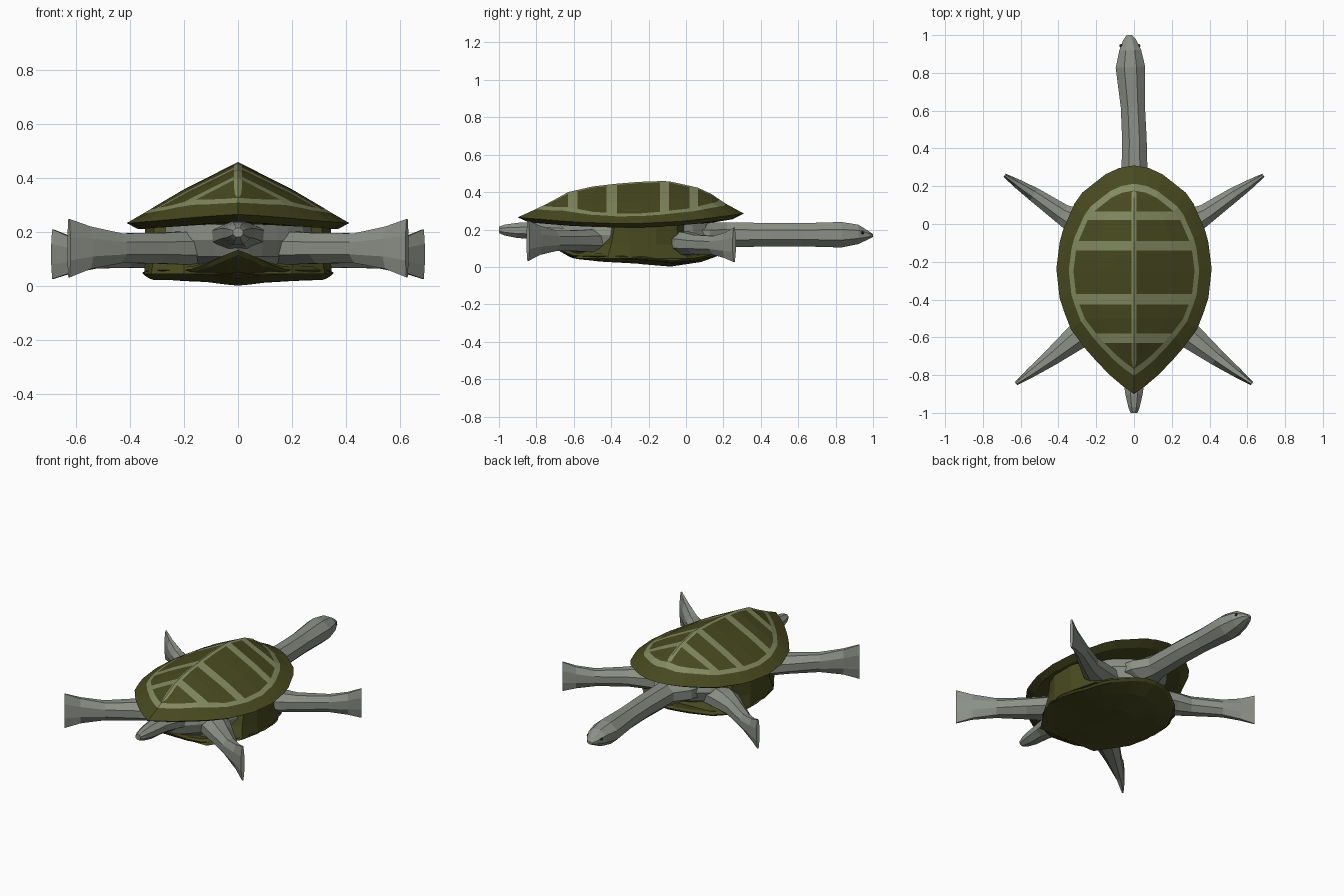
import bpy, bmesh, math
from mathutils import Vector

if "Cube" in bpy.data.objects:
    bpy.data.objects.remove(bpy.data.objects["Cube"])


def material(name, r, g, b):
    m = bpy.data.materials.new(name)
    m.diffuse_color = (r, g, b, 1)
    m.use_nodes = True
    m.node_tree.nodes["Principled BSDF"].inputs["Base Color"].default_value = m.diffuse_color
    return m


SHELL = material("dark_olive", 0.065, 0.068, 0.014)
LINE = material("pale_olive", 0.23, 0.26, 0.12)
SKIN = material("grey_skin", 0.26, 0.28, 0.24)
EYE = material("eye_dark", 0.04, 0.045, 0.04)


def finish(name, bm, mats):
    bmesh.ops.remove_doubles(bm, verts=bm.verts, dist=0.0005)
    bmesh.ops.dissolve_degenerate(bm, edges=bm.edges, dist=0.0002)
    bmesh.ops.recalc_face_normals(bm, faces=bm.faces)
    me = bpy.data.meshes.new(name)
    bm.to_mesh(me)
    bm.free()
    for m in mats:
        me.materials.append(m)
    ob = bpy.data.objects.new(name, me)
    bpy.context.collection.objects.link(ob)
    return ob


def lerp(table, v):
    if v <= table[0][0]:
        return table[0][1]
    for (a, fa), (b, fb) in zip(table, table[1:]):
        if v <= b:
            return fa + (fb - fa) * (v - a) / (b - a)
    return table[-1][1]


def loft(name, rings, mat):
    """Skin a list of equal-sized rings and cap both ends."""
    bm = bmesh.new()
    vs = [[bm.verts.new(p) for p in r] for r in rings]
    n = len(vs[0])
    for a, b in zip(vs, vs[1:]):
        for k in range(n):
            bm.faces.new((a[k], a[(k + 1) % n], b[(k + 1) % n], b[k]))
    bm.faces.new(vs[0])
    bm.faces.new(vs[-1])
    return finish(name, bm, [mat])


def limb(name, path, mat=SKIN, flip=1, sides=8):
    """Tube along (x, y, z, half width, half height) stations."""
    rings = []
    k = 1 / math.cos(math.pi / sides)
    for i, (x, y, z, w, h) in enumerate(path):
        a, b = path[max(i - 1, 0)], path[min(i + 1, len(path) - 1)]
        t = Vector((b[0] - a[0], b[1] - a[1], 0)).normalized()
        ring = []
        for j in range(sides):
            ang = 2 * math.pi * (j + 0.5) / sides
            c, s = math.cos(ang) * w * k, math.sin(ang) * h * k
            ring.append((flip * (x - t.y * c), y + t.x * c, z + s))
        rings.append(ring)
    return loft(name, rings, mat)


# Carapace profile tables: half width, ridge height, rim height, cross-section
WIDTH = [(-0.9, 0), (-0.84, 0.085), (-0.77, 0.16), (-0.67, 0.25), (-0.55, 0.34),
         (-0.4, 0.393), (-0.23, 0.412), (-0.07, 0.39), (0.08, 0.335), (0.2, 0.25),
         (0.27, 0.14), (0.296, 0.08), (0.31, 0)]
RIDGE = [(-0.9, 0.265), (-0.8, 0.31), (-0.72, 0.35), (-0.63, 0.4), (-0.5, 0.43),
         (-0.3, 0.453), (-0.1, 0.46), (0.06, 0.425), (0.13, 0.395), (0.2, 0.345), (0.31, 0.285)]
RIM = [(-0.9, 0.265), (-0.6, 0.24), (-0.3, 0.23), (0, 0.245), (0.31, 0.285)]
CROSS = [(0, 1), (0.35, 0.68), (0.6, 0.45), (0.8, 0.22), (1, 0)]
CY, INNER = -0.295, 0.78


def dome(x, y):
    w = lerp(WIDTH, y)
    u = min(abs(x) / w, 1) if w > 1e-6 else 1
    r = lerp(RIM, y)
    return r + (lerp(RIDGE, y) - r) * lerp(CROSS, u)


# Stations along the back; bands starting at STRIPES are pale
YS = [0.177, 0.166, 0.14, 0.065, 0.02, -0.09, -0.14, -0.25, -0.37, -0.425,
      -0.5, -0.58, -0.63, -0.69, -0.735, -0.767]
STRIPES = (0.065, -0.09, -0.37, -0.58)


def half(y):
    return INNER * lerp(WIDTH, CY + (y - CY) / INNER)


def row(y):
    w = half(y)
    m = min(0.014, w * 0.25)
    xs = [-w, -0.65 * w, -0.35 * w, -m, 0, m, 0.35 * w, 0.65 * w, w]
    return [(x, y, dome(x, y)) for x in xs]


side = [(half(y), y) for y in YS]
LOOP = side + [(-x, y) for x, y in reversed(side[1:-1])]


def outline(scale, zfun):
    pts = []
    for x, y in LOOP:
        x, y = x / INNER * scale, CY + (y - CY) / INNER * scale
        pts.append((x, y, zfun(x, y)))
    return pts


# Carapace with pale seams
bm = bmesh.new()


def face(pts, mat):
    uniq = []
    for p in pts:
        if all((Vector(p) - Vector(q)).length > 1e-4 for q in uniq):
            uniq.append(p)
    if len(uniq) > 2:
        bm.faces.new([bm.verts.new(p) for p in uniq]).material_index = mat


for ya, yb in zip(YS, YS[1:]):
    A, B = row(ya), row(yb)
    for i in range(8):
        pale = ya in STRIPES or i in (3, 4)
        face((A[i], A[i + 1], B[i + 1], B[i]), int(pale))
rings = [outline(INNER, dome), outline(0.84, dome), outline(0.93, dome),
         outline(1.0, lambda x, y: lerp(RIM, y)),
         outline(0.9, lambda x, y: lerp(RIM, y) - 0.022),
         outline(0.6, lambda x, y: 0.225)]
for j, (a, b) in enumerate(zip(rings, rings[1:])):
    for k in range(len(a)):
        n = (k + 1) % len(a)
        face((a[k], a[n], b[n], b[k]), int(j == 0))
face(rings[-1], 0)
finish("upper_shell", bm, [SHELL, LINE])

# Plastron: thin oval plate, turned up at both ends
RISE = [(-0.74, 0.125), (-0.66, 0.07), (-0.58, 0.035), (-0.3, 0.02), (-0.06, 0),
        (0.1, 0.03), (0.2, 0.07)]


def plate_ring(s, lift):
    pts = []
    for x, y, _ in outline(1, dome):
        px, py = x * 0.86 * s, -0.27 + (y - CY) * 0.775 * s
        pts.append((px, py, lerp(RISE, py) + 0.07 * abs(px) * (1 if py > -0.6 else 0.5) + lift))
    return pts


loft("lower_shell", [plate_ring(s, l) for s, l in
     ((0.05, 0), (0.4, 0), (0.75, 0), (0.97, 0), (1, 0.01), (0.95, 0.025), (0.5, 0.03))], SHELL)

# Side bridges joining both shells
low = [(0.2, 0.09), (0.3, 0.01), (0.342, -0.15), (0.346, -0.3), (0.32, -0.42), (0.2, -0.6)]
mid = [(0.2, 0.02), (0.29, -0.04), (0.34, -0.16), (0.343, -0.3), (0.31, -0.4), (0.2, -0.48)]
top = [(0.2, 0.0), (0.29, -0.05), (0.34, -0.16), (0.343, -0.3), (0.31, -0.38), (0.2, -0.42)]
loft("shell_bridge", [[(x, y, z) for x, y in r] + [(-x, y, z) for x, y in reversed(r)]
     for r, z in ((low, 0.045), (mid, 0.12), (top, 0.23))], SHELL)

# Soft body between the shells
loft("body", [outline(s, lambda x, y, z=z: z) for s, z in
     ((0.55, 0.06), (0.7, 0.11), (0.74, 0.17), (0.7, 0.235))], SKIN)

# Neck and head, slightly turned
limb("neck_and_head", [(0, -0.05, 0.165, 0.17, 0.065), (0, 0.13, 0.17, 0.13, 0.068),
     (0.003, 0.22, 0.172, 0.07, 0.066), (0.002, 0.45, 0.172, 0.065, 0.063),
     (-0.006, 0.62, 0.172, 0.064, 0.062), (-0.019, 0.83, 0.172, 0.078, 0.068),
     (-0.02, 0.92, 0.174, 0.058, 0.052), (-0.024, 0.975, 0.17, 0.034, 0.022),
     (-0.026, 1.0, 0.168, 0.014, 0.008)])
for s in (1, -1):
    bm = bmesh.new()
    bmesh.ops.create_icosphere(bm, subdivisions=1, radius=0.011)
    bmesh.ops.translate(bm, verts=bm.verts, vec=(-0.022 + s * 0.046, 0.943, 0.183))
    finish("eye", bm, [EYE])

# Tail
limb("tail", [(0, -0.6, 0.18, 0.11, 0.055), (0, -0.8, 0.195, 0.06, 0.045),
     (0, -0.9, 0.195, 0.046, 0.041), (0, -0.97, 0.197, 0.03, 0.029),
     (0, -1.0, 0.198, 0.018, 0.017)])

# Paddle legs, mirrored
FRONT = [(0.13, -0.06, 0.13, 0.1, 0.065), (0.3, 0.01, 0.125, 0.075, 0.06),
         (0.38, 0.053, 0.12, 0.054, 0.052), (0.53, 0.157, 0.115, 0.038, 0.05),
         (0.62, 0.215, 0.115, 0.024, 0.068), (0.685, 0.258, 0.118, 0.01, 0.092)]
REAR = [(0.13, -0.46, 0.14, 0.1, 0.065), (0.305, -0.6, 0.14, 0.068, 0.056),
        (0.44, -0.708, 0.14, 0.045, 0.055), (0.55, -0.79, 0.142, 0.026, 0.078),
        (0.625, -0.845, 0.14, 0.01, 0.108)]
for s, tag in ((1, "right"), (-1, "left")):
    limb("front_leg_" + tag, FRONT, flip=s)
    limb("rear_leg_" + tag, REAR, flip=s)
